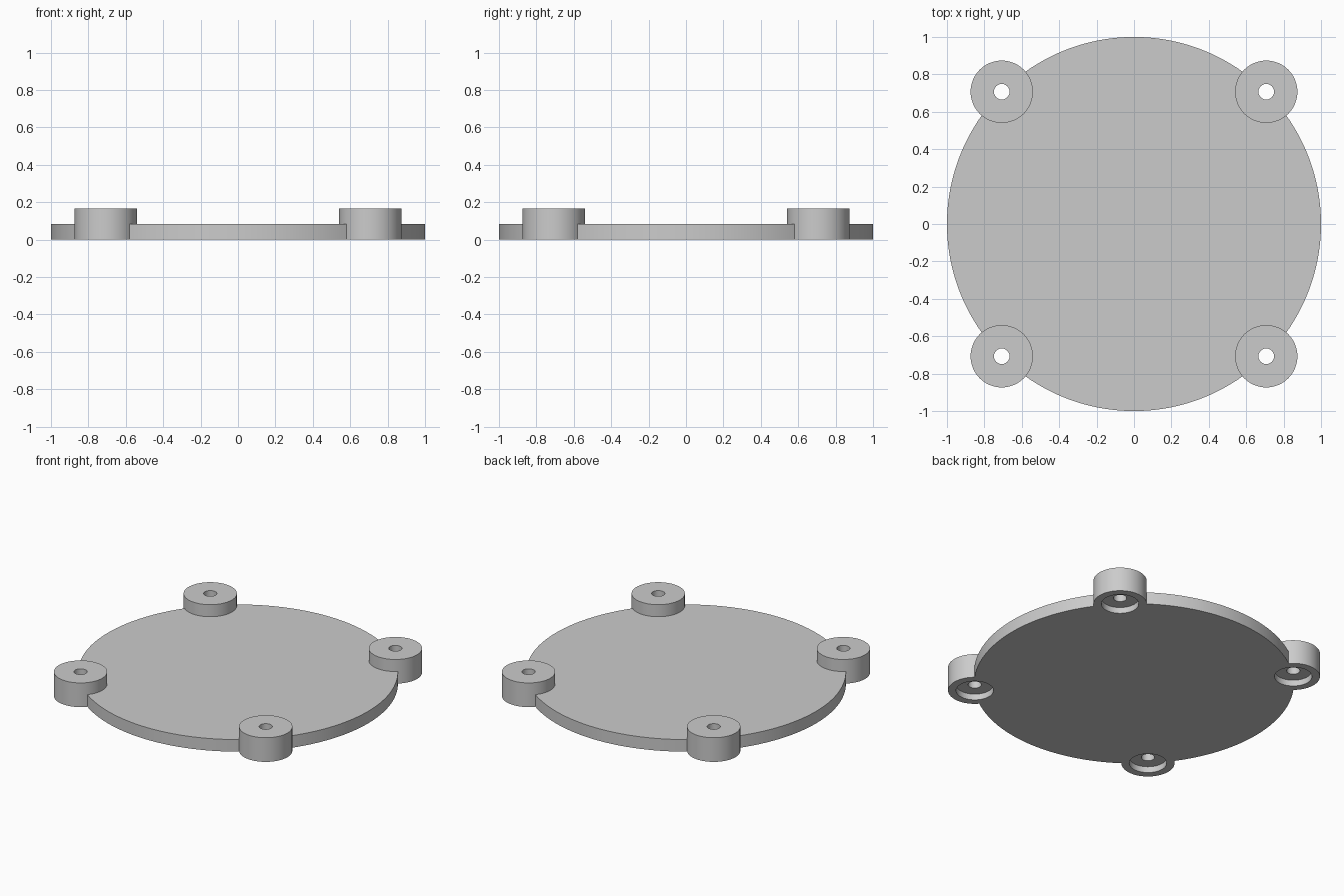
import bpy
import math

cube = bpy.data.objects.get("Cube")
if cube:
    bpy.data.objects.remove(cube, do_unlink=True)

THICKNESS = 1 / 12
BOSS_HEIGHT = 1 / 6
BOSS_RADIUS = 1 / 6
HOLE_RADIUS = 1 / 24
BORE_RADIUS = 0.117
BORE_DEPTH = 1 / 24

grey = bpy.data.materials.new("plain grey")
grey.use_nodes = True
colour = (0.6, 0.6, 0.6, 1)
grey.diffuse_color = colour
grey.node_tree.nodes["Principled BSDF"].inputs["Base Color"].default_value = colour


def cylinder(name, radius, bottom, top, x=0, y=0, sides=64):
    bpy.ops.mesh.primitive_cylinder_add(
        vertices=sides, radius=radius, depth=top - bottom,
        location=(x, y, (bottom + top) / 2))
    part = bpy.context.object
    part.name = name
    part.data.materials.append(grey)
    return part


def combine(target, tool, operation):
    mod = target.modifiers.new(tool.name, "BOOLEAN")
    mod.operation = operation
    mod.solver = "EXACT"
    mod.object = tool
    bpy.context.view_layer.objects.active = target
    bpy.ops.object.modifier_apply(modifier=mod.name)
    bpy.data.objects.remove(tool, do_unlink=True)


# Round base plate
plate = cylinder("mounting_plate", 1, 0, THICKNESS, sides=192)

# Four screw bosses on the rim, joined to the plate
corners = [(math.cos(a), math.sin(a))
           for a in (math.radians(45 + 90 * i) for i in range(4))]
for x, y in corners:
    combine(plate, cylinder("screw_boss", BOSS_RADIUS, 0, BOSS_HEIGHT, x, y), "UNION")

# Through holes, with a counterbore underneath each
for x, y in corners:
    combine(plate, cylinder("screw_hole", HOLE_RADIUS, -0.1, 0.3, x, y), "DIFFERENCE")
    combine(plate, cylinder("counterbore", BORE_RADIUS, -0.1, BORE_DEPTH, x, y), "DIFFERENCE")

# Smooth round walls with crisp rims
bpy.ops.object.select_all(action="DESELECT")
plate.select_set(True)
bpy.context.view_layer.objects.active = plate
bpy.ops.object.shade_smooth_by_angle(angle=math.radians(30))
